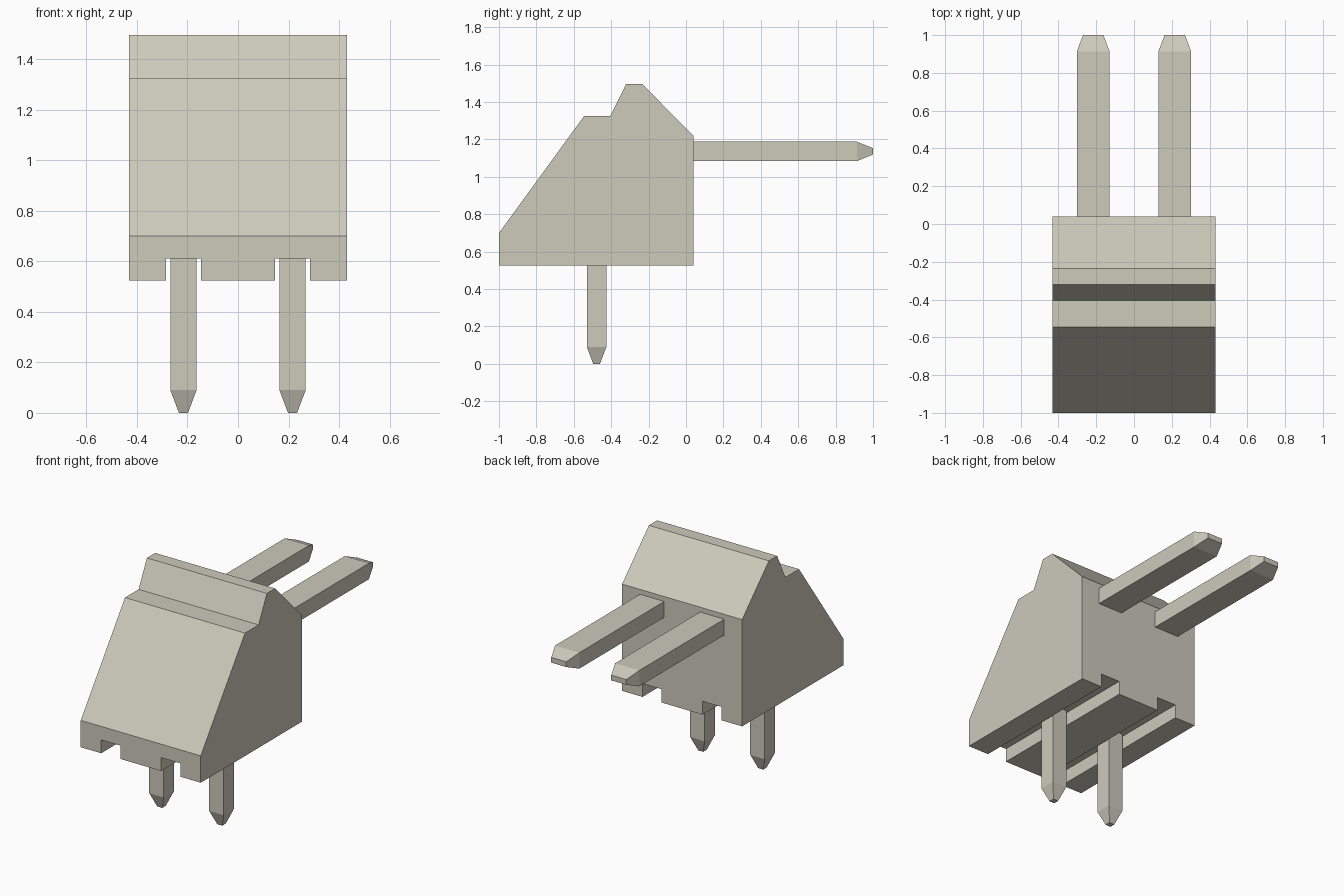
import bpy
import bmesh
from mathutils import Vector

cube = bpy.data.objects.get("Cube")
if cube:
    bpy.data.objects.remove(cube, do_unlink=True)

# One warm grey for everything
grey = bpy.data.materials.new("warm_grey")
grey.use_nodes = True
colour = (0.61, 0.59, 0.50, 1)
grey.diffuse_color = colour
grey.node_tree.nodes["Principled BSDF"].inputs["Base Color"].default_value = colour


def finish(name, bm):
    bmesh.ops.recalc_face_normals(bm, faces=bm.faces)
    mesh = bpy.data.meshes.new(name)
    bm.to_mesh(mesh)
    bm.free()
    mesh.materials.append(grey)
    obj = bpy.data.objects.new(name, mesh)
    bpy.context.collection.objects.link(obj)
    return obj


def extrude_profile(name, points, x0, x1):
    """Extrude a (y, z) outline from x0 to x1."""
    bm = bmesh.new()
    face = bm.faces.new([bm.verts.new((x0, y, z)) for y, z in points])
    out = bmesh.ops.extrude_face_region(bm, geom=[face])
    verts = [v for v in out["geom"] if isinstance(v, bmesh.types.BMVert)]
    bmesh.ops.translate(bm, verts=verts, vec=(x1 - x0, 0, 0))
    return finish(name, bm)


def pin(name, start, axis, across, sections):
    """Loft rectangles along an axis; a section is (distance, half x, half across)."""
    bm = bmesh.new()
    rings = []
    for dist, hx, ha in sections:
        centre = Vector(start) + Vector(axis) * dist
        rings.append([bm.verts.new(centre + Vector((sx * hx, 0, 0)) + Vector(across) * sa * ha)
                      for sx, sa in ((-1, -1), (1, -1), (1, 1), (-1, 1))])
    for a, b in zip(rings, rings[1:]):
        for i in range(4):
            j = (i + 1) % 4
            bm.faces.new((a[i], a[j], b[j], b[i]))
    bm.faces.new(rings[0])
    bm.faces.new(rings[-1])
    return finish(name, bm)


# Housing with a sloped front, a step and a narrow ridge
housing = extrude_profile("housing", [
    (-1, 0.525), (-1, 0.70), (-0.545, 1.325), (-0.405, 1.325),
    (-0.32, 1.497), (-0.235, 1.497), (0.04, 1.22), (0.04, 0.525)], -0.432, 0.432)

# Two grooves along the underside
for side in (-1, 1):
    x = side * 0.216
    cutter = extrude_profile("groove_cutter", [
        (-1.1, 0.4), (-1.1, 0.612), (0.14, 0.612), (0.14, 0.4)], x - 0.069, x + 0.069)
    cutter.hide_render = True
    mod = housing.modifiers.new("groove", 'BOOLEAN')
    mod.operation = 'DIFFERENCE'
    mod.solver = 'EXACT'
    mod.object = cutter
    bpy.context.view_layer.objects.active = housing
    bpy.ops.object.modifier_apply(modifier=mod.name)
    bpy.data.objects.remove(cutter, do_unlink=True)

# Tapered pins: square ones below, flat ones behind
for label, side in (("right", -1), ("left", 1)):
    x = side * 0.216
    pin(label + "_lower_pin", (x, -0.478, 0.63), (0, 0, -1), (0, 1, 0),
        [(0, 0.052, 0.052), (0.54, 0.052, 0.052), (0.63, 0.018, 0.018)])
    pin(label + "_rear_pin", (x, 0.02, 1.136), (0, 1, 0), (0, 0, 1),
        [(0, 0.087, 0.052), (0.893, 0.087, 0.052), (0.98, 0.054, 0.017)])
